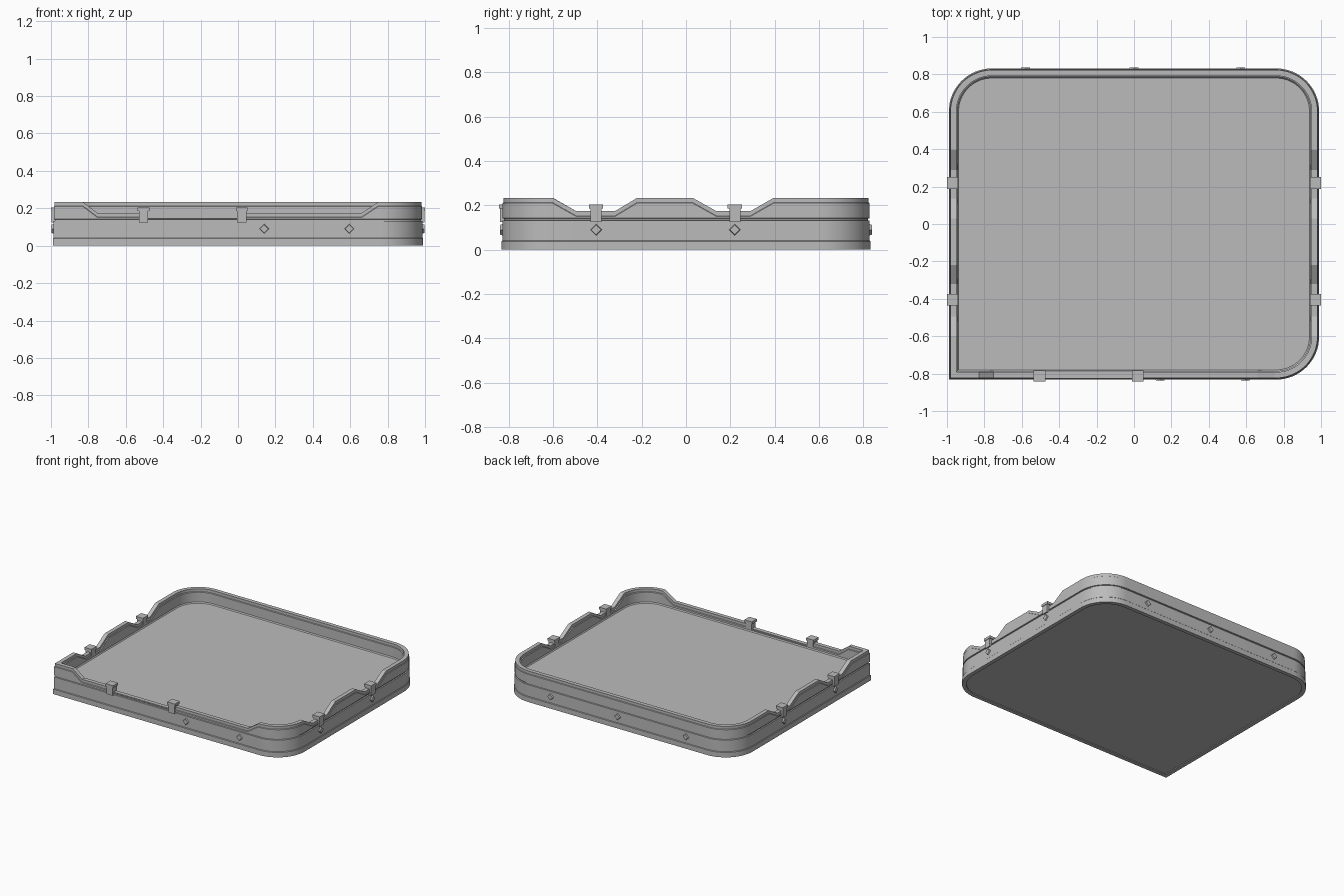
import bpy, bmesh, math
from mathutils import Vector

cube = bpy.data.objects.get("Cube")
if cube:
    bpy.data.objects.remove(cube, do_unlink=True)

HX, HY, R = 0.99, 0.832, 0.23
TOP, LOW, GAP = 0.234, 0.174, 0.148
FLOOR, GROOVE = 0.128, 0.142

grey = bpy.data.materials.new("plain grey")
grey.use_nodes = True
grey.diffuse_color = (0.5, 0.5, 0.5, 1)
bsdf = next(n for n in grey.node_tree.nodes if n.type == 'BSDF_PRINCIPLED')
bsdf.inputs["Base Color"].default_value = (0.5, 0.5, 0.5, 1)
bsdf.inputs["Roughness"].default_value = 0.7

# Rim heights along the side walls (by y) and the front wall (by x)
SIDE = [(-0.60, TOP), (-0.495, LOW), (-0.32, LOW), (-0.22, TOP),
        (0.03, TOP), (0.137, LOW), (0.29, LOW), (0.395, TOP)]
FRONT = [(-0.83, TOP), (-0.75, LOW), (-0.505, LOW), (-0.504, GAP),
         (0.02, GAP), (0.021, LOW), (0.66, LOW), (0.75, TOP)]


def finish(bm, name):
    bmesh.ops.recalc_face_normals(bm, faces=bm.faces[:])
    mesh = bpy.data.meshes.new(name)
    bm.to_mesh(mesh)
    bm.free()
    obj = bpy.data.objects.new(name, mesh)
    bpy.context.collection.objects.link(obj)
    mesh.materials.append(grey)
    return obj


def outline(inset):
    """Counter-clockwise plan with one square corner; returns (x, y, rim height)."""
    hx, hy = HX - inset, HY - inset
    pts = [(-hx, -hy, TOP)]
    pts += [(x, -hy, h) for x, h in FRONT]

    def arc(sx, sy, start):
        for i in range(17):
            a = start + i / 16 * math.pi / 2
            pts.append((sx * (HX - R) + (R - inset) * math.cos(a),
                        sy * (HY - R) + (R - inset) * math.sin(a), TOP))

    arc(1, -1, -math.pi / 2)
    pts.extend((hx, y, h) for y, h in SIDE[1:])
    arc(1, 1, 0)
    arc(-1, 1, math.pi / 2)
    pts.extend((-hx, y, h) for y, h in reversed(SIDE))
    return pts


# Tray: wall section as (inset, fixed height) or (inset, drop below rim)
section = [(0.03, 'z', 0.006), (0.03, 'z', 0), (0, 'z', 0), (0, 'z', 0.038),
           (0.004, 'z', 0.042), (0.004, 'z', 0.131), (0.012, 'z', 0.133),
           (0.012, 'z', 0.14), (0.005, 'z', GROOVE),
           (0.005, 'rim', 0.024), (0.009, 'rim', 0.021), (0.009, 'rim', 0),
           (0.04, 'rim', 0), (0.04, 'rim', 0.021), (0.046, 'rim', 0.024),
           (0.046, 'z', 0.136), (0.052, 'z', FLOOR)]
bm = bmesh.new()
rings = []
for inset, kind, v in section:
    rings.append([bm.verts.new((x, y, v if kind == 'z' else max(h - v, GROOVE)))
                  for x, y, h in outline(inset)])
for a, b in zip(rings, rings[1:]):
    n = len(a)
    for i in range(n):
        j = (i + 1) % n
        bm.faces.new((a[i], a[j], b[j], b[i]))
bm.faces.new(rings[0][::-1])
bm.faces.new(rings[-1])
tray = finish(bm, "tray")
bpy.context.view_layer.objects.active = tray
tray.select_set(True)
bpy.ops.object.shade_smooth_by_angle(angle=math.radians(25))
tray.select_set(False)


def box(bm, centre, size):
    made = bmesh.ops.create_cube(bm, size=1)["verts"]
    for v in made:
        v.co = Vector(centre) + Vector([c * s for c, s in zip(v.co, size)])


def clip(name, x, y, direction):
    """Post with a wider cap, straddling the wall."""
    bm = bmesh.new()
    across = direction[0] != 0
    for width, depth, z0, z1 in ((0.05, 0.052, 0.125, 0.188), (0.064, 0.06, 0.186, 0.205)):
        size = (depth, width, z1 - z0) if across else (width, depth, z1 - z0)
        box(bm, (x, y, (z0 + z1) / 2), size)
    finish(bm, name)


def stud(name, x, y, direction):
    """Shallow diamond on the outside of the wall."""
    bm = bmesh.new()
    bmesh.ops.create_cone(bm, cap_ends=True, segments=4, radius1=0.027,
                          radius2=0.022, depth=0.014)
    obj = finish(bm, name)
    obj.rotation_euler = Vector(direction).to_track_quat('Z', 'Y').to_euler()
    obj.location = (x, y, 0.09)


# Side clips and studs
for sx, side in ((1, "left"), (-1, "right")):
    for y, place in ((-0.405, "front"), (0.22, "back")):
        clip(f"{side}_{place}_clip", sx * (HX - 0.02), y, (sx, 0, 0))
        stud(f"{side}_{place}_stud", sx * (HX - 0.001), y, (sx, 0, 0))

# Front clips and studs
for i, x in enumerate((-0.505, 0.02)):
    clip(f"front_clip_{i + 1}", x, -HY + 0.02, (0, -1, 0))
for i, x in enumerate((0.14, 0.595)):
    stud(f"front_stud_{i + 1}", x, -HY + 0.001, (0, -1, 0))

# Back studs
for i, x in enumerate((-0.58, 0, 0.57)):
    stud(f"back_stud_{i + 1}", x, HY - 0.001, (0, 1, 0))
